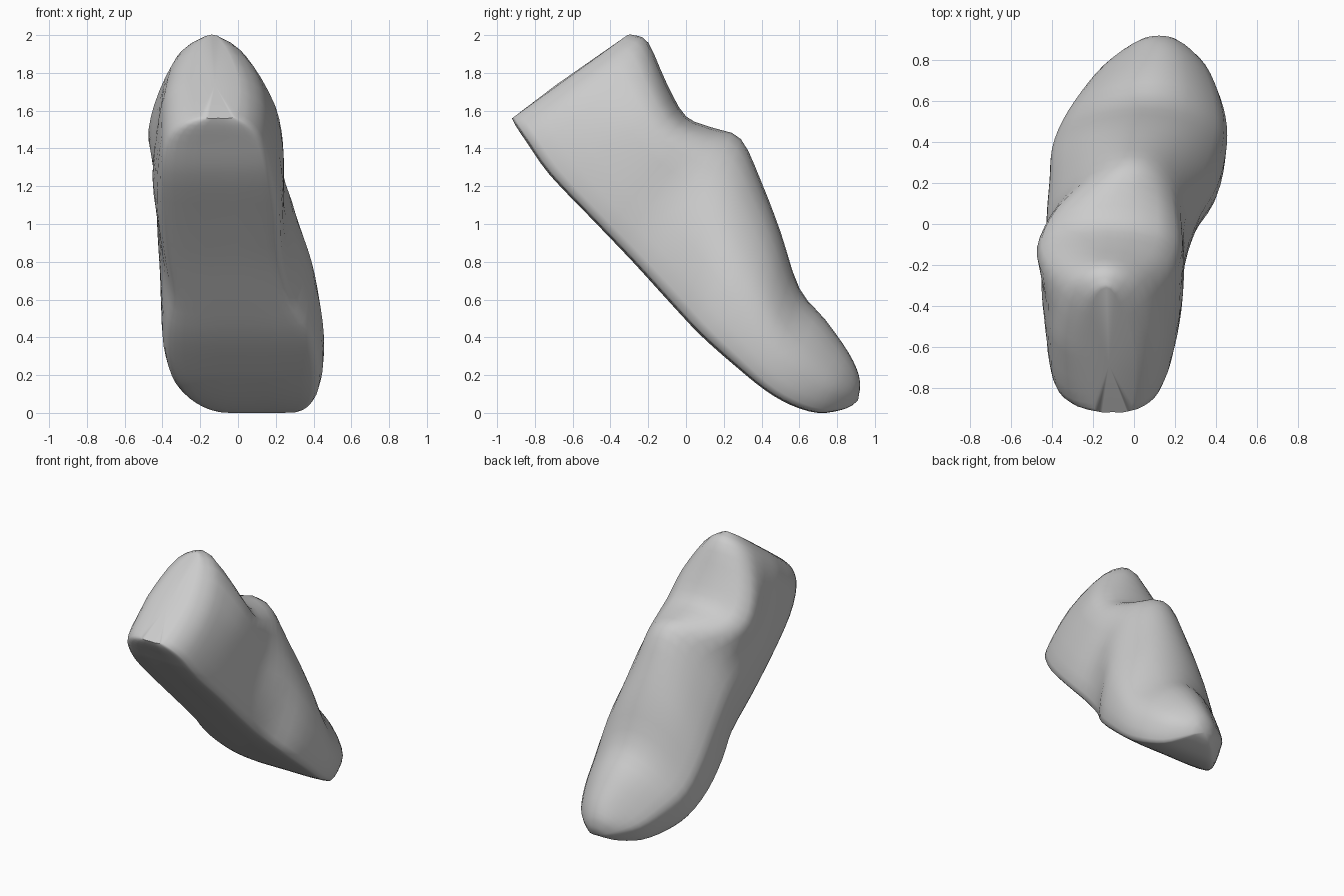
import bpy, bmesh, math
from mathutils import Vector

cube = bpy.data.objects.get("Cube")
if cube:
    bpy.data.objects.remove(cube, do_unlink=True)

# Heel-to-toe sections: sole point (y, z), top point (y, z),
# then left/right x at the sole, the middle and the upper edge
SECTIONS = [
    (-.92, 1.56, -.31, 2.00, -.20, -.01, -.21, .00, -.20, -.07),
    (-.90, 1.52, -.28, 2.00, -.30, .06, -.31, .06, -.25, -.03),
    (-.84, 1.43, -.20, 1.96, -.38, .13, -.39, .14, -.32, .04),
    (-.72, 1.26, -.10, 1.74, -.41, .18, -.43, .21, -.42, .16),
    (-.50, 1.03, .00, 1.57, -.41, .22, -.45, .24, -.45, .20),
    (-.28, .80, .14, 1.51, -.39, .235, -.43, .25, -.37, .19),
    (-.08, .58, .29, 1.45, -.36, .29, -.42, .32, -.22, .17),
    (.08, .41, .40, 1.22, -.38, .39, -.41, .39, -.21, .20),
    (.26, .25, .50, .96, -.38, .43, -.40, .43, -.20, .24),
    (.42, .12, .60, .66, -.33, .43, -.35, .44, -.15, .26),
    (.56, .04, .74, .49, -.24, .40, -.26, .41, -.08, .26),
    (.70, .00, .86, .32, -.13, .33, -.15, .35, .00, .24),
    (.82, .015, .915, .20, -.02, .25, -.03, .26, .04, .20),
    (.88, .04, .92, .12, .06, .19, .05, .19, .08, .17),
]


def ring(s):
    """Control loop of one section."""
    sole, top = Vector((0, s[0], s[1])), Vector((0, s[2], s[3]))
    bl, br, ml, mr, tl, tr = s[4:]
    bc, tc = (bl + br) / 2, (tl + tr) / 2
    loop = [(bc, 0), (bc + (br - bc) * .75, .005), (br, .07), (mr, .48), (tr, .87),
            (tc, 1), (tl, .87), (ml + (tl - ml) * .1, .54), (ml, .34),
            (bl, .07), (bc + (bl - bc) * .75, .005)]
    return [sole.lerp(top, t) + Vector((x, 0, 0)) for x, t in loop]


def spline(pts, steps, closed):
    """Smooth curve passing through the points."""
    n, out = len(pts), []
    for i in range(n if closed else n - 1):
        a, b, c, d = (pts[(i + k) % n] if closed else pts[min(max(i + k, 0), n - 1)]
                      for k in (-1, 0, 1, 2))
        for j in range(steps):
            t = j / steps
            out.append(b + (c - a) * (t / 2) + (a * 2 - b * 5 + c * 4 - d) * (t * t / 2)
                       + (b * 3 - a - c * 3 + d) * (t ** 3 / 2))
    return out if closed else out + [pts[-1]]


# Shoe body lofted from heel to toe
rows = [spline(ring(s), 3, True) for s in SECTIONS]
columns = [spline(list(col), 3, False) for col in zip(*rows)]
bm = bmesh.new()
grid = [[bm.verts.new(p) for p in col] for col in columns]
n = len(grid)
for i in range(n):
    a, b = grid[i], grid[(i + 1) % n]
    for j in range(len(a) - 1):
        bm.faces.new((a[j], b[j], b[j + 1], a[j + 1]))

# Slightly domed heel and toe ends
for end, bulge in ((0, Vector((0, -.004, .006))), (-1, Vector((0, .015, -.005)))):
    loop = [col[end] for col in grid]
    centre = sum((v.co for v in loop), Vector()) / n + bulge
    tip = bm.verts.new(centre)
    for i in range(n):
        bm.faces.new((loop[i], loop[(i + 1) % n], tip))
bmesh.ops.recalc_face_normals(bm, faces=bm.faces)

mesh = bpy.data.meshes.new("shoe_body")
bm.to_mesh(mesh)
bm.free()
shoe = bpy.data.objects.new("shoe_body", mesh)
bpy.context.collection.objects.link(shoe)

# Plain light grey
grey = bpy.data.materials.new("light_grey")
grey.use_nodes = True
colour = (.6, .6, .6, 1)
grey.diffuse_color = colour
grey.node_tree.nodes["Principled BSDF"].inputs["Base Color"].default_value = colour
mesh.materials.append(grey)

bpy.ops.object.select_all(action="DESELECT")
shoe.select_set(True)
bpy.context.view_layer.objects.active = shoe
bpy.ops.object.shade_smooth_by_angle(angle=math.radians(50))
